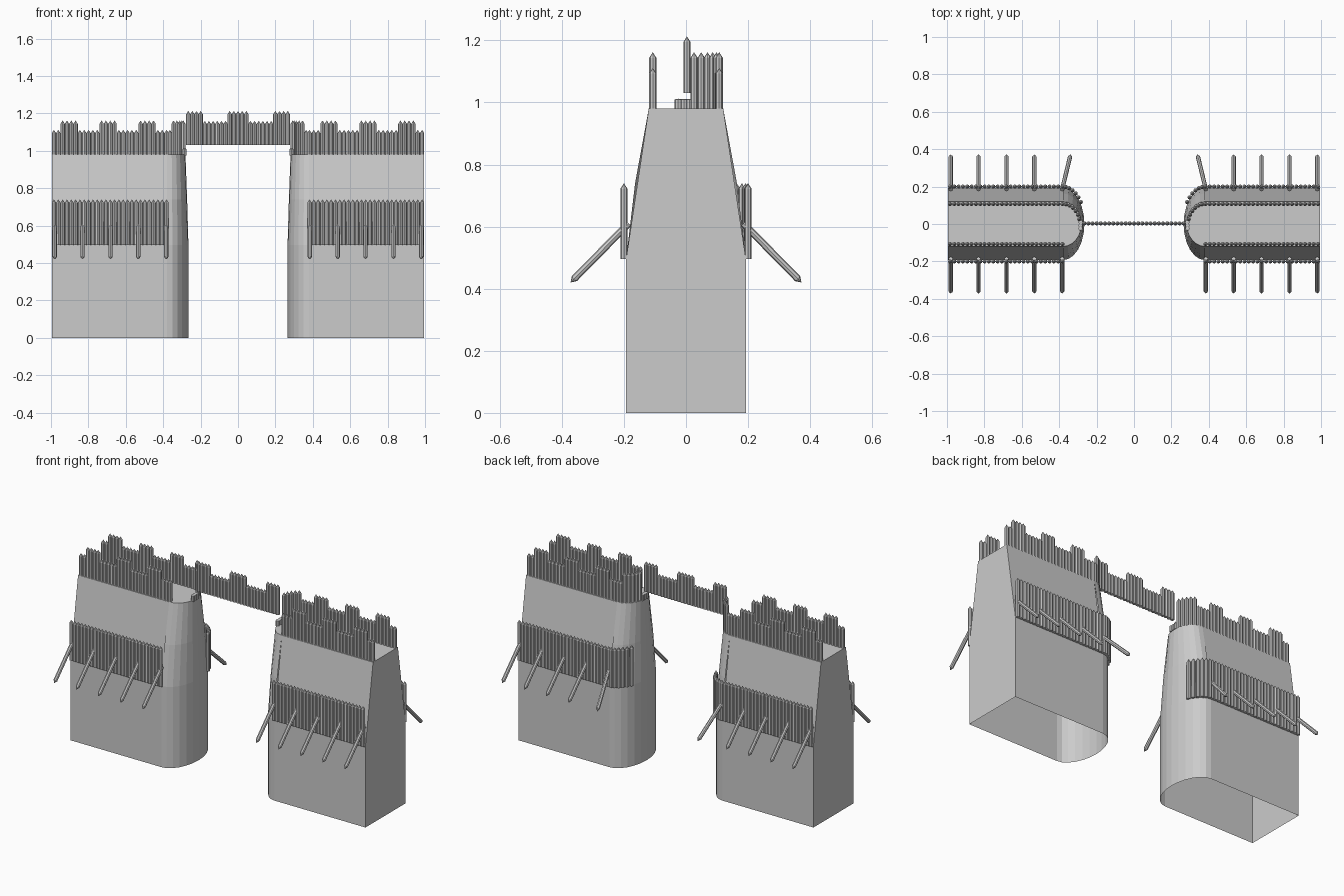
import bpy, bmesh, math
from mathutils import Vector

if "Cube" in bpy.data.objects:
    bpy.data.objects.remove(bpy.data.objects["Cube"])

R = 0.0115   # stake radius


def finish(name, bm, mirror=True):
    bmesh.ops.recalc_face_normals(bm, faces=bm.faces)
    me = bpy.data.meshes.new(name)
    bm.to_mesh(me)
    bm.free()
    ob = bpy.data.objects.new(name, me)
    bpy.context.collection.objects.link(ob)
    if mirror:
        m = ob.modifiers.new("Mirror", 'MIRROR')
        m.use_mirror_merge = False
    return ob


def stake(bm, a, b, r=R, tip=0.018, n=8):
    """Pole from a to b with a sharpened end at b."""
    a, b = Vector(a), Vector(b)
    d = (b - a).normalized()
    q = d.to_track_quat('Z', 'Y')
    ring = [q @ Vector((r * math.cos(2 * math.pi * i / n), r * math.sin(2 * math.pi * i / n), 0)) for i in range(n)]
    low = [bm.verts.new(a + v) for v in ring]
    high = [bm.verts.new(b - d * tip + v) for v in ring]
    top = bm.verts.new(b)
    bm.faces.new(low[::-1])
    for i in range(n):
        j = (i + 1) % n
        bm.faces.new((low[i], low[j], high[j], high[i]))
        bm.faces.new((high[i], high[j], top))


def row(name, points, z0, tops, mirror=True):
    bm = bmesh.new()
    for (x, y), z in zip(points, tops):
        stake(bm, (x, y, z0), (x, y, z))
    return finish(name, bm, mirror)


def arc(rx, ry, t0, t1, n):
    """Points on the rounded wall end, angles from the back (90) to the tip (0)."""
    return [(-0.38 + rx * math.cos(math.radians(t0 + (t1 - t0) * i / (n - 1))),
             ry * math.sin(math.radians(t0 + (t1 - t0) * i / (n - 1)))) for i in range(n)]


# straight wall: tapered profile swept along x, open underneath
bm = bmesh.new()
profile = [(-0.193, 0), (-0.193, 0.495), (-0.12, 0.98), (0.12, 0.98), (0.193, 0.495), (0.193, 0)]
ends = [[bm.verts.new((x, y, z)) for y, z in profile] for x in (-0.995, -0.38)]
for i in range(5):
    bm.faces.new((ends[0][i], ends[0][i + 1], ends[1][i + 1], ends[1][i]))
bm.faces.new(ends[0])
finish("wall", bm)

# rounded wall end beside the gateway
bm = bmesh.new()
rings = []
for z, rx, ry in [(0, 0.115, 0.193), (0.495, 0.115, 0.193), (0.74, 0.108, 0.164), (0.98, 0.099, 0.12)]:
    rings.append([bm.verts.new((x, y, z)) for x, y in arc(rx, ry, 90, -90, 13)])
for lo, hi in zip(rings, rings[1:]):
    for i in range(12):
        bm.faces.new((lo[i], lo[i + 1], hi[i + 1], hi[i]))
bm.faces.new(rings[-1])
end = finish("wall_round_end", bm)
for p in end.data.polygons:
    p.use_smooth = False

# crenellated palisades along the top, front and back
N = 27
xs = [-0.984 + i * 0.602 / (N - 1) for i in range(N)]
tops = [1.162 if (i - 2) % 9 < 4 and 2 <= i < 24 else 1.112 for i in range(N)]
# lower palisades
for label, s in (("front", -1), ("back", 1)):
    row(label + "_top_palisade", [(x, s * 0.107) for x in xs], 0.978, tops)
    row(label + "_lower_palisade", [(x, s * 0.2) for x in xs], 0.495, [0.74] * N)

# palisades continuing round the back of the rounded end
row("round_top_palisade", arc(0.09, 0.107, 80, 14, 6), 0.978, [1.112] + [1.162] * 5)
row("round_lower_palisade", arc(0.118, 0.2, 83, 36, 6), 0.495, [0.74] * 6)

# short posts under the gateway palisade
bm = bmesh.new()
for y in (-0.025, -0.007, 0.011):
    stake(bm, (-0.286, y, 0.975), (-0.286, y, 1.012), tip=0.002)
finish("bridge_support_posts", bm)

# palisade bridging the gateway
M = 25
row("gateway_palisade", [(-0.266 + i * 0.532 / (M - 1), 0.003) for i in range(M)], 1.03,
    [1.213 if i < 4 or 10 <= i < 15 or i >= 21 else 1.16 for i in range(M)], mirror=False)

# sharpened stakes slanting outward
bm = bmesh.new()
for k in range(5):
    x = -0.98 + k * 0.149
    stake(bm, (x, -0.185, 0.61), (x, -0.372, 0.42))
    dx = 0.045 if k == 4 else 0
    stake(bm, (x, 0.185, 0.61), (x + dx, 0.372, 0.42))
finish("slanted_stakes", bm)
